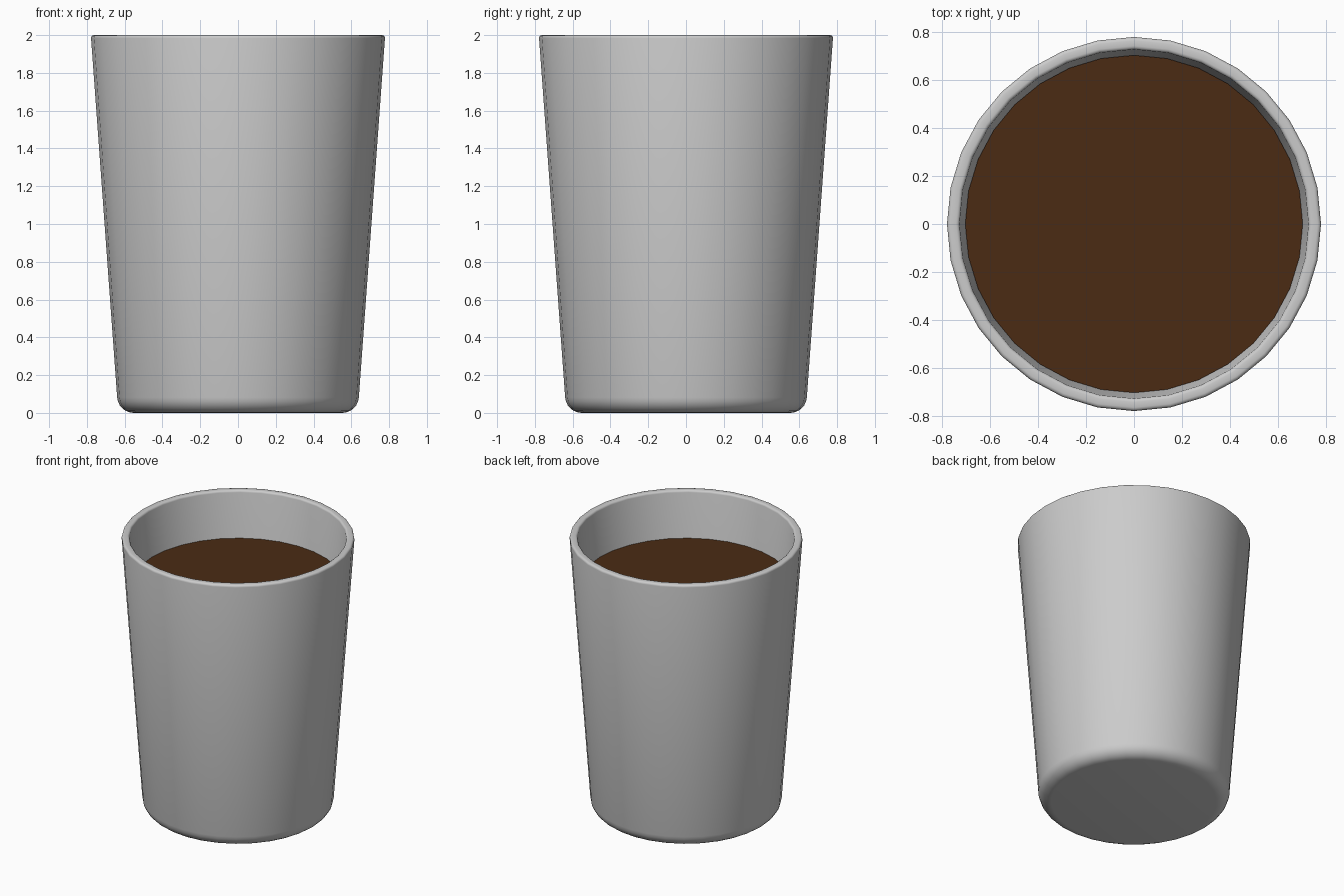
import bpy, bmesh, math

if "Cube" in bpy.data.objects:
    bpy.data.objects.remove(bpy.data.objects["Cube"])

SIDES = 32


def lathe(name, profile, color=None):
    """Spin an (r, z) profile around z; r = 0 ends become poles' flat caps."""
    bm = bmesh.new()
    rings = []
    for r, z in profile:
        rings.append([bm.verts.new((r * math.cos(2 * math.pi * i / SIDES),
                                    r * math.sin(2 * math.pi * i / SIDES), z))
                      for i in range(SIDES)])
    for a, b in zip(rings, rings[1:]):
        for i in range(SIDES):
            j = (i + 1) % SIDES
            bm.faces.new((a[i], a[j], b[j], b[i]))
    bm.faces.new(rings[0][::-1])
    bm.faces.new(rings[-1])
    bmesh.ops.recalc_face_normals(bm, faces=bm.faces)
    mesh = bpy.data.meshes.new(name)
    bm.to_mesh(mesh)
    bm.free()
    obj = bpy.data.objects.new(name, mesh)
    bpy.context.collection.objects.link(obj)
    if color:
        mat = bpy.data.materials.new(name)
        mat.diffuse_color = color
        mat.use_nodes = True
        mat.node_tree.nodes["Principled BSDF"].inputs["Base Color"].default_value = mat.diffuse_color
        mesh.materials.append(mat)
    bpy.ops.object.select_all(action='DESELECT')
    obj.select_set(True)
    bpy.context.view_layer.objects.active = obj
    bpy.ops.object.shade_smooth_by_angle(angle=math.radians(35))
    return obj


def arc(cr, cz, rad, a0, a1, n):
    """Points of a rounded corner in the profile plane."""
    angles = [math.radians(a0 + (a1 - a0) * k / n) for k in range(n + 1)]
    return [(cr + rad * math.cos(a), cz + rad * math.sin(a)) for a in angles]


# Cup: rounded foot, tapered outer wall, softened rim, inner wall and floor
cup_profile = (arc(0.552, 0.088, 0.088, -90, -4, 6)
               + arc(0.763, 1.985, 0.015, -4, 90, 3)
               + arc(0.741, 1.985, 0.015, 90, 176, 3)
               + [(0.595, 0.10), (0.55, 0.06)])
lathe("cup", cup_profile)

# Drink filling the cup
lathe("drink", [(0.54, 0.07), (0.594, 0.12), (0.702, 1.66)], (0.07, 0.024, 0.007, 1))
